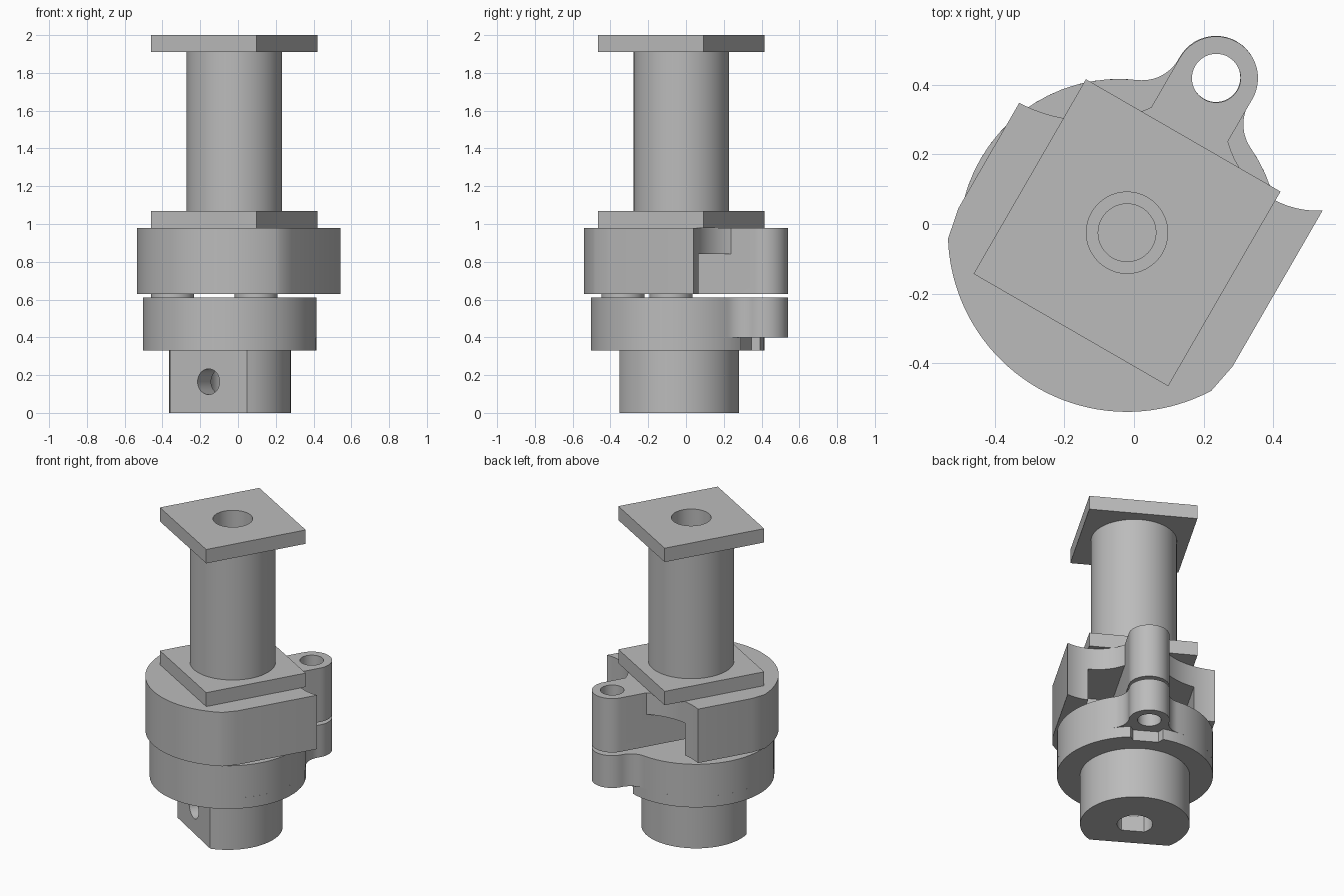
import bpy, bmesh
from math import sin, cos, pi, radians, atan2, sqrt, asin
from mathutils import Matrix

if "Cube" in bpy.data.objects:
    bpy.data.objects.remove(bpy.data.objects["Cube"])

grey = bpy.data.materials.new("plain grey")
grey.use_nodes = True
grey.diffuse_color = (0.5, 0.5, 0.5, 1)
grey.node_tree.nodes["Principled BSDF"].inputs["Base Color"].default_value = grey.diffuse_color

# Upper parts and base parts each turn about their own axis
UPPER = Matrix.Translation((-0.02, -0.025, 0)) @ Matrix.Rotation(radians(-30), 4, 'Z')
BASE = Matrix.Translation((-0.043, -0.043, 0)) @ Matrix.Rotation(radians(-31), 4, 'Z')
UP_LUG, BASE_LUG = 0.513, 0.541
LUG_R, HOLE_R = 0.12, 0.07


def arc(x, y, r, a0, a1, n):
    return [(x + r * cos(a0 + (a1 - a0) * i / n), y + r * sin(a0 + (a1 - a0) * i / n))
            for i in range(n + 1)]


def prism(name, pts, z0, z1, frame):
    """Extrude a closed outline from z0 to z1."""
    bm = bmesh.new()
    face = bm.faces.new([bm.verts.new((x, y, z0)) for x, y in pts])
    ext = bmesh.ops.extrude_face_region(bm, geom=[face])["geom"]
    bmesh.ops.translate(bm, vec=(0, 0, z1 - z0),
                        verts=[v for v in ext if isinstance(v, bmesh.types.BMVert)])
    bmesh.ops.recalc_face_normals(bm, faces=bm.faces)
    bm.transform(frame)
    mesh = bpy.data.meshes.new(name)
    bm.to_mesh(mesh)
    bm.free()
    mesh.materials.append(grey)
    ob = bpy.data.objects.new(name, mesh)
    bpy.context.collection.objects.link(ob)
    return ob


def cyl(name, x, y, r, z0, z1, frame, n=48):
    return prism(name, arc(x, y, r, 0, 2 * pi, n)[:-1], z0, z1, frame)


def box(name, x0, x1, y0, y1, z0, z1, frame):
    return prism(name, [(x0, y0), (x1, y0), (x1, y1), (x0, y1)], z0, z1, frame)


def combine(ob, tool, op='DIFFERENCE'):
    """Apply a boolean and discard its helper."""
    mod = ob.modifiers.new("cut", 'BOOLEAN')
    mod.operation, mod.solver, mod.object = op, 'EXACT', tool
    bpy.context.view_layer.objects.active = ob
    bpy.ops.object.modifier_apply(modifier=mod.name)
    bpy.data.objects.remove(tool)


parts = []

# Hub with a flat side, keyed bore and set screw hole
a = asin(0.219 / 0.323)
hub = prism("hub", arc(0, 0, 0.323, -a, pi + a, 48), 0, 0.33, BASE)
b = asin(0.08 / 0.105)
bore = arc(0, 0, 0.105, -b, pi + b, 32)
combine(hub, prism("bore_cutter", bore, -0.1, 0.5, BASE))
side_on = BASE @ Matrix.Translation((0, 0, 0.165)) @ Matrix.Rotation(pi / 2, 4, 'X')
combine(hub, cyl("screw_cutter", 0, 0, 0.068, 0, 0.5, side_on))
parts.append(hub)

# Lower rim of the base disc with a nut pocket
rim = cyl("base_rim", 0, 0, 0.46, 0.33, 0.40, BASE, 64)
combine(rim, prism("rim_bore_cutter", bore, 0.2, 0.5, BASE))
combine(rim, cyl("nut_cutter", 0, BASE_LUG, 0.15, 0.2, 0.5, BASE, 6))
parts.append(rim)

# Base disc flowing into its lug through fillets
R, F = 0.46, 0.12
py = ((R + F) ** 2 - (LUG_R + F) ** 2 + BASE_LUG ** 2) / (2 * BASE_LUG)
px = sqrt((R + F) ** 2 - py ** 2)
ang = atan2(py, px)
end = atan2(BASE_LUG - py, -px) % (2 * pi)
half = arc(0, 0, R, -pi / 2, ang, 28)
half += arc(px, py, F, ang + pi, end, 12)[1:]
half += arc(0, BASE_LUG, LUG_R, end - pi, pi / 2, 12)[1:]
outline = half + [(-x, y) for x, y in half[-2:0:-1]]
disc = prism("base_disc", outline, 0.40, 0.61, BASE)
combine(disc, cyl("lug_cutter", 0, BASE_LUG, HOLE_R, 0.2, 0.8, BASE))
parts.append(disc)

# Housing: a disc with straight sides and two scooped rear corners
side, rad = 0.455, 0.515
dy = -sqrt(rad ** 2 - side ** 2)
a0 = atan2(dy, -side)
a1 = atan2(dy, side)
body = arc(0, 0, rad, a0 + 0.07, a1 - 0.07, 40)
body = [(-side, dy + 0.06)] + body + [(side, dy + 0.06), (side, 0.45), (-side, 0.45)]
housing = prism("housing", body, 0.63, 0.98, UPPER)
combine(housing, cyl("left_scoop", 0.31, 0.56, 0.267, 0.5, 1.1, UPPER, 64))
combine(housing, cyl("right_scoop", -0.47, 0.60, 0.432, 0.5, 1.1, UPPER, 96))
combine(housing, box("cavity", -0.325, 0.325, -0.05, 0.7, 0.5, 0.84, UPPER))

# Arm carrying the upper lug
arm_outline = arc(0, UP_LUG, LUG_R, 0, pi, 24) + [(-LUG_R, -0.1), (LUG_R, -0.1)]
combine(housing, prism("arm", arm_outline, 0.63, 0.98, UPPER), 'UNION')
combine(housing, cyl("arm_hole", 0, UP_LUG, HOLE_R, 0.5, 1.1, UPPER))
combine(housing, cyl("shaft_hole", 0, 0, 0.083, 0.5, 1.1, UPPER))
parts.append(housing)

# Two feet under the housing
for name, s in (("left_foot", 1), ("right_foot", -1)):
    parts.append(cyl(name, s * 0.255, -0.21, 0.114, 0.61, 0.63, UPPER))

# Spool: two square flanges and a tube, with a stepped bore
S = 0.323
for name, z0, z1, r in (("lower_flange", 0.98, 1.07, 0.083),
                        ("spool_tube", 1.07, 1.91, 0.117),
                        ("upper_flange", 1.91, 2.0, 0.117)):
    if name == "spool_tube":
        ob = cyl(name, 0, 0, 0.253, z0, z1, UPPER, 64)
    else:
        ob = box(name, -S, S, -S, S, z0, z1, UPPER)
    combine(ob, cyl("spool_bore", 0, 0, r, z0 - 0.1, z1 + 0.1, UPPER))
    parts.append(ob)

# Smooth the round sides, keep the rims sharp
bpy.ops.object.select_all(action='DESELECT')
for ob in parts:
    ob.select_set(True)
bpy.context.view_layer.objects.active = parts[0]
bpy.ops.object.shade_smooth_by_angle(angle=radians(25))
